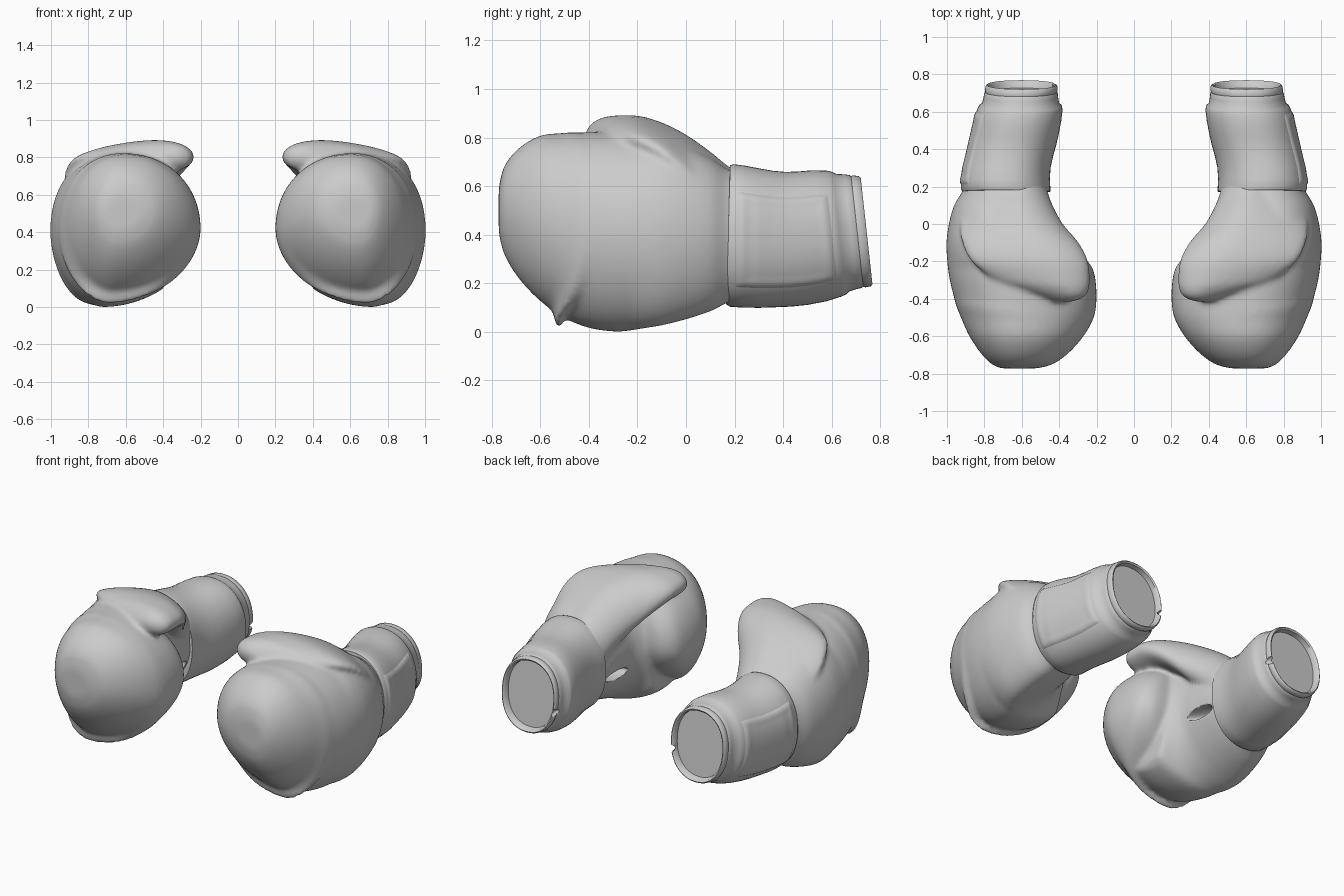
import bpy, bmesh, math
from mathutils import Vector

if "Cube" in bpy.data.objects:
    bpy.data.objects.remove(bpy.data.objects["Cube"])

SEG = 56


def ring(sec, top=0.5, bot=0.5, n=(2.2,) * 4):
    """Closed cross-section at y inside the box x0..x1, z0..z1.
    top/bot place the apexes, n holds one roundness per quadrant."""
    y, x0, x1, z0, z1 = sec
    zc, pts = (z0 + z1) / 2, []
    for i in range(SEG):
        a = 2 * math.pi * i / SEG
        c, s = math.cos(a), math.sin(a)
        e = 2 / n[i * 4 // SEG]
        xa = x0 + (x1 - x0) * (top if s >= 0 else bot)
        x = xa + ((x1 - xa) if c > 0 else (x0 - xa)) * abs(c) ** e
        z = zc + math.copysign(abs(s) ** e, s) * (z1 - z0) / 2
        pts.append(Vector((x, y, z)))
    return pts


def dense(secs, k=5):
    """Catmull-Rom interpolation through the sections."""
    out = []
    for i in range(len(secs) - 1):
        p = [Vector(secs[max(0, min(len(secs) - 1, i + j))]) for j in (-1, 0, 1, 2)]
        for m in range(k):
            t = m / k
            out.append(0.5 * (2 * p[1] + (p[2] - p[0]) * t
                              + (2 * p[0] - 5 * p[1] + 4 * p[2] - p[3]) * t * t
                              + (3 * p[1] - p[0] - 3 * p[2] + p[3]) * t ** 3))
    return out + [Vector(secs[-1])]


def loft(bm, rings):
    vs = [[bm.verts.new(p) for p in r] for r in rings]
    for a, b in zip(vs, vs[1:]):
        for i in range(SEG):
            j = (i + 1) % SEG
            bm.faces.new((a[i], a[j], b[j], b[i]))
    bm.faces.new(vs[0][::-1])
    bm.faces.new(vs[-1])


def finish(bm, name):
    bmesh.ops.recalc_face_normals(bm, faces=bm.faces)
    me = bpy.data.meshes.new(name)
    bm.to_mesh(me)
    bm.free()
    for p in me.polygons:
        p.use_smooth = True
    ob = bpy.data.objects.new(name, me)
    bpy.context.collection.objects.link(ob)
    return ob


def cut(ob, name, loc, size):
    """Subtract a hidden ellipsoid from an object."""
    bm = bmesh.new()
    bmesh.ops.create_uvsphere(bm, u_segments=24, v_segments=16, radius=1)
    for v in bm.verts:
        v.co = Vector([l + s * c for l, s, c in zip(loc, size, v.co)])
    c = finish(bm, name)
    c.hide_render = True
    c.hide_set(True)
    m = ob.modifiers.new("cut", 'BOOLEAN')
    m.operation, m.object, m.solver = 'DIFFERENCE', c, 'EXACT'


def mirror(ob):
    m = ob.modifiers.new("pair", 'MIRROR')
    m.use_mirror_merge = False


# padded hand: body with flat palm, curled finger roll and thumb, fused together
FIST = [(-.772, .52, .71, .41, .59), (-.75, .435, .76, .32, .68), (-.69, .35, .82, .22, .755),
        (-.6, .27, .88, .125, .808), (-.5, .215, .925, .055, .818), (-.4, .2, .96, .015, .822),
        (-.3, .21, .985, 0, .82), (-.235, .24, .995, .003, .812), (-.18, .36, 1.0, .012, .80),
        (-.1, .425, 1.003, .025, .785), (0, .44, .99, .05, .76), (.1, .45, .962, .083, .715),
        (.17, .462, .92, .118, .67), (.23, .475, .9, .14, .65)]
ROLL = FIST[:6] + [(-.3, .205, .95, .025, .81), (-.235, .22, .93, .05, .79),
                   (-.19, .255, .9, .08, .77), (-.16, .31, .88, .12, .74), (-.15, .42, .85, .2, .7)]
THUMB = [(-.415, .32, .42, .775, .825), (-.385, .26, .51, .735, .862), (-.345, .24, .63, .72, .882),
         (-.3, .235, .74, .712, .89), (-.2, .245, .87, .69, .89), (-.1, .295, .92, .62, .862),
         (0, .38, .93, .5, .812), (.1, .435, .91, .4, .742), (.17, .46, .89, .32, .685),
         (.23, .48, .88, .3, .65)]
N_FIST = (2.1, 2.1, 1.9, 1.85)


def palm_clamp(p):
    return Vector((max(p.x, .385), p.y, p.z)) if p.y > -.62 else p


def curl(p):
    """Sweep the rear edge of the finger roll into an arc."""
    w = max(0, min(1, (p.y + .55) / .35))
    d = (p.z - .47) / .37
    return Vector((p.x, p.y - w * (.25 if d < 0 else .12) * min(d * d, 1.2), p.z))


bm = bmesh.new()
loft(bm, [[palm_clamp(p) for p in ring(s, .55, .65, N_FIST)] for s in dense(FIST)])
loft(bm, [[curl(p) for p in ring(s, .55, .65, N_FIST)] for s in dense(ROLL)])
loft(bm, [ring(s, .36, .4, (1.55, 2, 2, 2)) for s in dense(THUMB)])
hand = finish(bm, "padded_hand")
rm = hand.modifiers.new("fuse", 'REMESH')
rm.mode, rm.voxel_size, rm.use_smooth_shade = 'VOXEL', 0.013, True
sm = hand.modifiers.new("soften", 'SMOOTH')
sm.factor, sm.iterations = 0.5, 10
cut(hand, "palm_slot_cutter", (.45, .05, .32), (.09, .1, .034))
mirror(hand)

# wrist cuff: sleeve, binding band and recessed opening
CUFF = [(.172, .48, .88, .15, .65), (.174, .447, .918, .112, .686), (.19, .447, .926, .102, .69),
        (.24, .45, .924, .099, .684), (.3, .446, .915, .098, .673), (.36, .433, .9, .1, .663),
        (.42, .416, .886, .103, .658), (.48, .402, .872, .11, .66), (.55, .389, .856, .125, .665),
        (.61, .382, .84, .144, .663), (.632, .386, .828, .153, .658), (.645, .4, .812, .165, .65),
        (.68, .406, .804, .176, .648), (.7, .408, .8, .18, .645), (.706, .412, .795, .185, .641),
        (.714, .408, .797, .182, .644), (.738, .41, .793, .187, .641), (.745, .418, .785, .195, .634),
        (.738, .428, .775, .205, .624), (.705, .432, .77, .21, .62)]


def slant(p):
    t = max(0, min(1, (p.y - .3) / .3))
    lean = t * t * (3 - 2 * t) * (.41 - p.z) * .11      # opening leans back
    lean += max(0, 1 - (p.y - .17) / .1) * (p.z - .4) * .03
    return Vector((p.x, p.y + lean, p.z))


bm = bmesh.new()
loft(bm, [[slant(p) for p in ring(s)] for s in CUFF])
cuff = finish(bm, "wrist_cuff")
bpy.context.view_layer.objects.active = cuff
cuff.select_set(True)
bpy.ops.object.shade_smooth_by_angle(angle=math.radians(50))
cut(cuff, "cuff_notch_cutter", (.415, .77, .35), (.025, .07, .025))
mirror(cuff)


# strap patch: raised panel following the outer side of the cuff
def cuff_point(y, v, h):
    for a, b in zip(CUFF, CUFF[1:]):
        if a[0] <= y <= b[0]:
            _, x0, x1, z0, z1 = Vector(a).lerp(Vector(b), (y - a[0]) / (b[0] - a[0]))
            break
    k = 1 + h / .25
    return slant(Vector(((x0 + x1) / 2 + k * (x1 - x0) / 2 * (1 - abs(v) ** 2.2) ** (1 / 2.2), y,
                         (z0 + z1) / 2 + k * v * (z1 - z0) / 2)))


def lift(d):
    """Height of the panel by distance from its edge: a raised rim, lower inside."""
    prof = [(0, -.006), (.015, .003), (.03, .007), (.045, .006), (.06, .004), (1, .004)]
    for (d0, h0), (d1, h1) in zip(prof, prof[1:]):
        if d <= d1:
            return h0 + (h1 - h0) * (d - d0) / (d1 - d0)


bm = bmesh.new()
N = 40
grid = []
for i in range(N + 1):
    row = []
    for j in range(N + 1):
        u, w = i / N, j / N
        d = min(min(u, 1 - u) * .41, min(w, 1 - w) * .42)
        row.append(bm.verts.new(cuff_point(.2 + .41 * u, -.75 + 1.4 * w, lift(d))))
    grid.append(row)
for i in range(N):
    for j in range(N):
        bm.faces.new((grid[i][j], grid[i + 1][j], grid[i + 1][j + 1], grid[i][j + 1]))
mirror(finish(bm, "strap_patch"))
